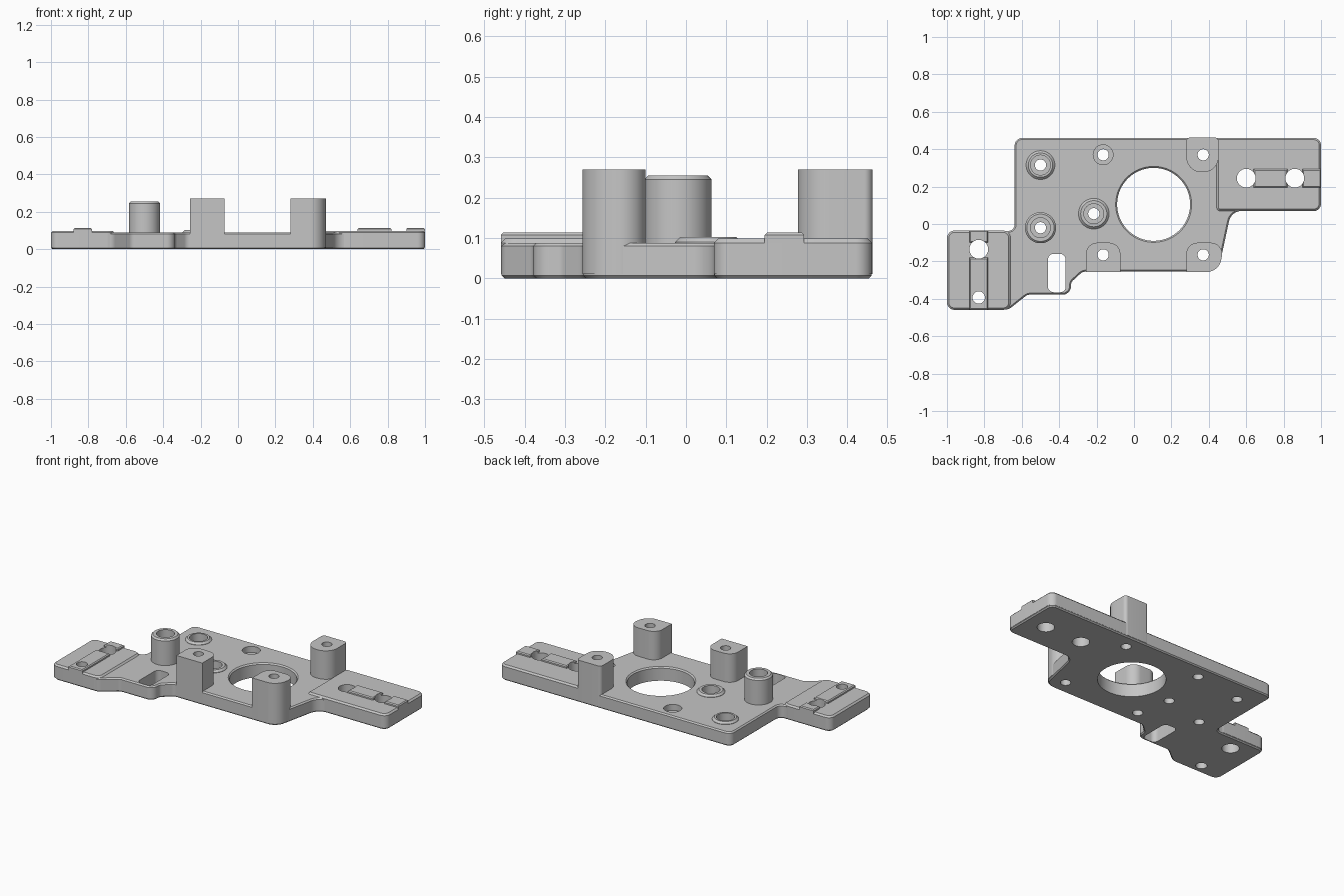
import bpy, bmesh, math
from mathutils import Vector

if "Cube" in bpy.data.objects:
    bpy.data.objects.remove(bpy.data.objects["Cube"], do_unlink=True)

GREY = bpy.data.materials.new("machined_grey")
GREY.use_nodes = True
GREY.diffuse_color = (0.56, 0.56, 0.56, 1)
GREY.node_tree.nodes["Principled BSDF"].inputs["Base Color"].default_value = GREY.diffuse_color


def rounded(corners, steps=8):
    """Polygon from (x, y, radius) corners with filleted vertices."""
    out = []
    for i, (x, y, r) in enumerate(corners):
        p = Vector((x, y))
        if r == 0:
            out.append(p)
            continue
        a = (Vector(corners[i - 1][:2]) - p).normalized()
        b = (Vector(corners[(i + 1) % len(corners)][:2]) - p).normalized()
        half = a.angle(b) / 2
        centre = p + (a + b).normalized() * r / math.sin(half)
        t = r / math.tan(half)
        start, end = p + a * t - centre, p + b * t - centre
        out += [centre + start.lerp(end, k / steps).normalized() * r for k in range(steps + 1)]
    return out


def finish(bm, name):
    bmesh.ops.recalc_face_normals(bm, faces=bm.faces)
    mesh = bpy.data.meshes.new(name)
    bm.to_mesh(mesh)
    bm.free()
    mesh.materials.append(GREY)
    obj = bpy.data.objects.new(name, mesh)
    bpy.context.collection.objects.link(obj)
    return obj


def prism(name, corners, z0, z1, top=0, bottom=0):
    """Extruded outline with optional chamfers around its top and bottom."""
    bm = bmesh.new()
    base = bm.faces.new([bm.verts.new((p.x, p.y, z0)) for p in rounded(corners)])
    up = bmesh.ops.extrude_face_region(bm, geom=[base], use_keep_orig=True)["geom"]
    bmesh.ops.translate(bm, vec=(0, 0, z1 - z0),
                        verts=[v for v in up if isinstance(v, bmesh.types.BMVert)])
    bmesh.ops.recalc_face_normals(bm, faces=bm.faces)
    for z, size in ((z1, top), (z0, bottom)):
        if size:
            rim = [e for e in bm.edges if all(abs(v.co.z - z) < 1e-5 for v in e.verts)]
            bmesh.ops.bevel(bm, geom=rim, offset=size, segments=1, affect='EDGES',
                            clamp_overlap=False)
    return finish(bm, name)


def box(name, x0, x1, y0, y1, z0, z1, top=0, r=0):
    return prism(name, [(x0, y0, r), (x1, y0, r), (x1, y1, r), (x0, y1, r)], z0, z1, top)


def lathe(bm, x, y, profile, n=48):
    rings = [[bm.verts.new((x + r * math.cos(k * math.tau / n),
                            y + r * math.sin(k * math.tau / n), z)) for k in range(n)]
             for r, z in profile]
    for low, high in zip(rings, rings[1:]):
        for k in range(n):
            j = (k + 1) % n
            bm.faces.new((low[k], low[j], high[j], high[k]))
    bm.faces.new(rings[0][::-1])
    bm.faces.new(rings[-1])


def boss(name, x, y, r, height, bevel):
    bm = bmesh.new()
    lathe(bm, x, y, [(r, 0.04), (r, height - bevel), (r - bevel, height)])
    return finish(bm, name)


MAIN, TAB, BUMP, POST, TALL = 0.088, 0.098, 0.113, 0.27, 0.255

# Base plate
parts = [prism("base_plate", [
    (-0.638, 0.46, 0.04), (-0.638, -0.037, 0.035), (-0.998, -0.037, 0.04),
    (-0.998, -0.457, 0.045), (-0.67, -0.457, 0.05), (-0.57, -0.378, 0.04),
    (-0.34, -0.378, 0.045), (-0.335, -0.31, 0.03), (-0.275, -0.255, 0.04),
    (0.45, -0.255, 0.08), (0.52, 0.07, 0.07), (0.998, 0.07, 0.04),
    (0.998, 0.46, 0.04)], 0, MAIN, 0.008, 0.007)]

# Raised end tabs and their interrupted locating rails
parts += [
    prism("left_tab", [(0.442, 0.069, 0.02), (1, 0.069, 0.04), (1, 0.461, 0.04),
                       (0.442, 0.461, 0)], 0.01, TAB, 0.01),
    box("right_tab", -1, -0.66, -0.459, -0.035, 0.01, TAB, 0.01, 0.04),
    box("left_inner_rail", 0.64, 0.82, 0.195, 0.293, 0.086, BUMP, 0.006),
    box("left_outer_rail", 0.9, 1, 0.195, 0.293, 0.086, BUMP, 0.006),
    box("right_back_rail", -0.88, -0.78, -0.1, -0.035, 0.086, BUMP, 0.006),
    box("right_front_rail", -0.88, -0.78, -0.459, -0.18, 0.086, BUMP, 0.006),
]

# Square standoff posts
parts += [
    prism("front_right_post", [(-0.257, -0.257, 0), (-0.073, -0.257, 0),
                               (-0.073, -0.1, 0.06), (-0.257, -0.1, 0.06)], 0.01, POST),
    prism("front_left_post", [(0.28, -0.257, 0), (0.452, -0.257, 0.08),
                              (0.486, -0.1, 0.06), (0.28, -0.1, 0.06)], 0.01, POST),
    prism("back_left_post", [(0.28, 0.277, 0.08), (0.452, 0.277, 0.08),
                             (0.452, 0.462, 0.02), (0.28, 0.462, 0.02)], 0.01, POST),
]

# Round bosses
parts += [boss("tall_boss", -0.5, -0.02, 0.083, TALL, 0.01),
          boss("back_boss", -0.5, 0.315, 0.077, 0.102, 0.012),
          boss("middle_boss", -0.215, 0.055, 0.082, 0.102, 0.012)]

# Cutters for the main opening, plain holes and counterbored holes
bm = bmesh.new()
lathe(bm, 0.105, 0.105, [(0.195, -0.1), (0.195, 0.08), (0.203, MAIN), (0.203, 0.5)], 96)
for x, y, r in ((-0.165, -0.165, 0.03), (0.37, 0.37, 0.03), (0.37, -0.165, 0.03),
                (0.6, 0.245, 0.05), (0.86, 0.245, 0.05),
                (-0.83, -0.135, 0.05), (-0.83, -0.393, 0.033)):
    lathe(bm, x, y, [(r, -0.1), (r, 0.5)])
for x, y, floor in ((-0.5, -0.02, 0.2), (-0.5, 0.315, 0.05),
                    (-0.215, 0.055, 0.05), (-0.165, 0.37, 0.05)):
    lathe(bm, x, y, [(0.03, -0.1), (0.03, floor), (0.053, floor), (0.053, 0.5)])
cutters = [finish(bm, "hole_cutter"),
           box("slot_cutter", -0.46, -0.365, -0.365, -0.16, -0.1, 0.3, 0, 0.03)]
for c in cutters:
    c.hide_render = True

# Cut every part and shade it
for obj in parts:
    bpy.ops.object.select_all(action='DESELECT')
    bpy.context.view_layer.objects.active = obj
    obj.select_set(True)
    for c in cutters:
        mod = obj.modifiers.new("cut", 'BOOLEAN')
        mod.operation, mod.solver, mod.object = 'DIFFERENCE', 'EXACT', c
        bpy.ops.object.modifier_apply(modifier=mod.name)
    bpy.ops.object.shade_smooth_by_angle(angle=math.radians(25))
for c in cutters:
    bpy.data.objects.remove(c, do_unlink=True)
